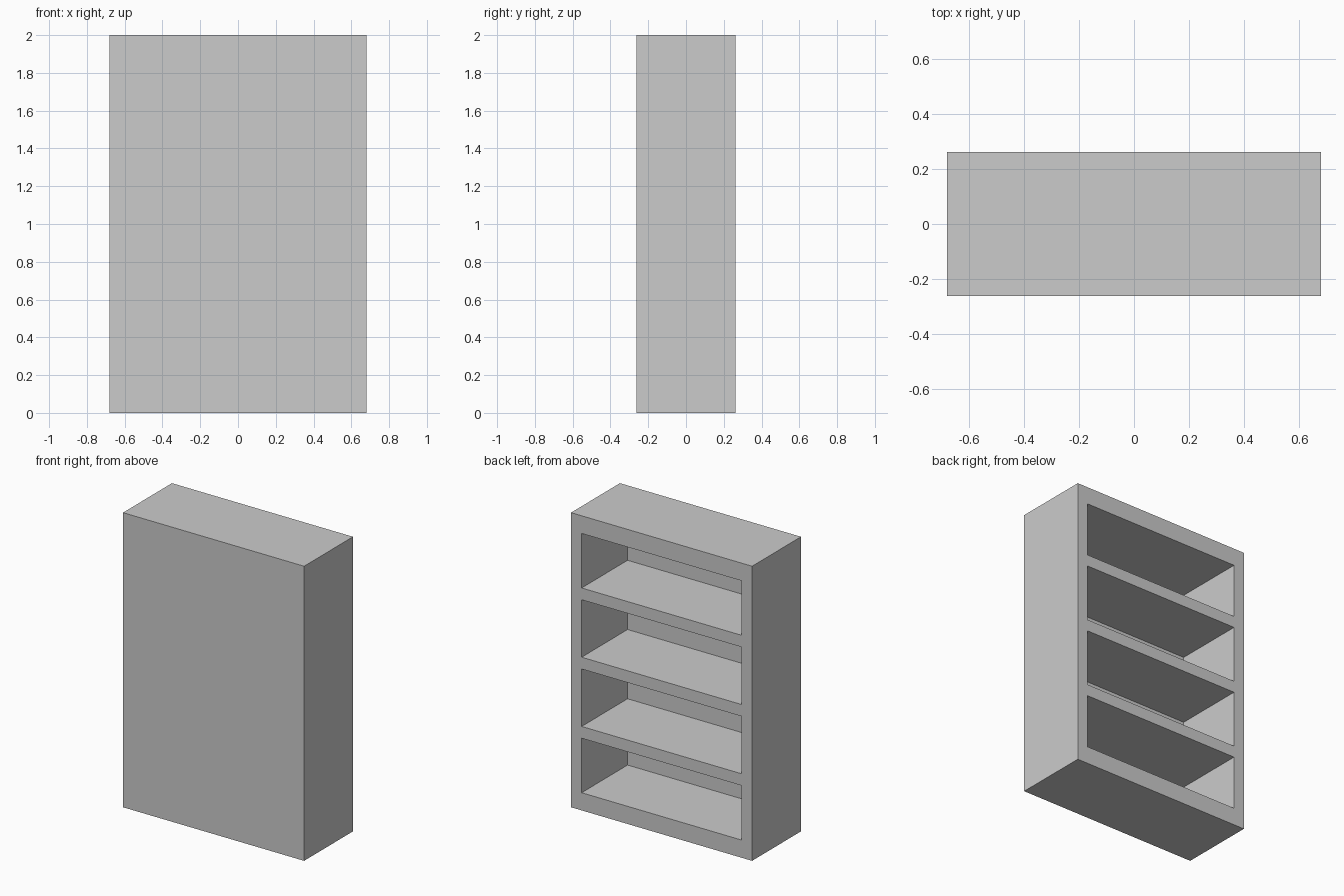
import bpy, bmesh
from mathutils import Matrix, Vector

if "Cube" in bpy.data.objects:
    bpy.data.objects.remove(bpy.data.objects["Cube"])

W, D, H = 1.36, 0.524, 2.0
INNER_X = 0.60            # half width of the compartments
DEPTH = 0.492             # compartment depth, open towards +y
BAYS = [(0.12, 0.49), (0.57, 0.96), (1.04, 1.43), (1.51, 1.88)]

# Solid carcass block standing on the ground
bm = bmesh.new()
bmesh.ops.create_cube(bm, size=1, matrix=Matrix.Translation((0, 0, H / 2)) @ Matrix.Diagonal((W, D, H, 1)))


def cut(co, no):
    geom = bm.verts[:] + bm.edges[:] + bm.faces[:]
    bmesh.ops.bisect_plane(bm, geom=geom, dist=1e-6, plane_co=co, plane_no=no)


# Cut lines for the side boards and shelf boards
for x in (-INNER_X, INNER_X):
    cut((x, 0, 0), (1, 0, 0))
for z in (z for bay in BAYS for z in bay):
    cut((0, 0, z), (0, 0, 1))

# Push the four open compartments inwards
bm.normal_update()
cells = []
for f in bm.faces:
    c = f.calc_center_median()
    if f.normal.y > 0.9 and abs(c.x) < INNER_X and any(a < c.z < b for a, b in BAYS):
        cells.append(f)
new = bmesh.ops.extrude_discrete_faces(bm, faces=cells)["faces"]
for f in new:
    bmesh.ops.translate(bm, verts=f.verts[:], vec=Vector((0, -DEPTH, 0)))
bmesh.ops.recalc_face_normals(bm, faces=bm.faces[:])

mesh = bpy.data.meshes.new("bookcase")
bm.to_mesh(mesh)
bm.free()
bpy.context.collection.objects.link(bpy.data.objects.new("bookcase", mesh))
